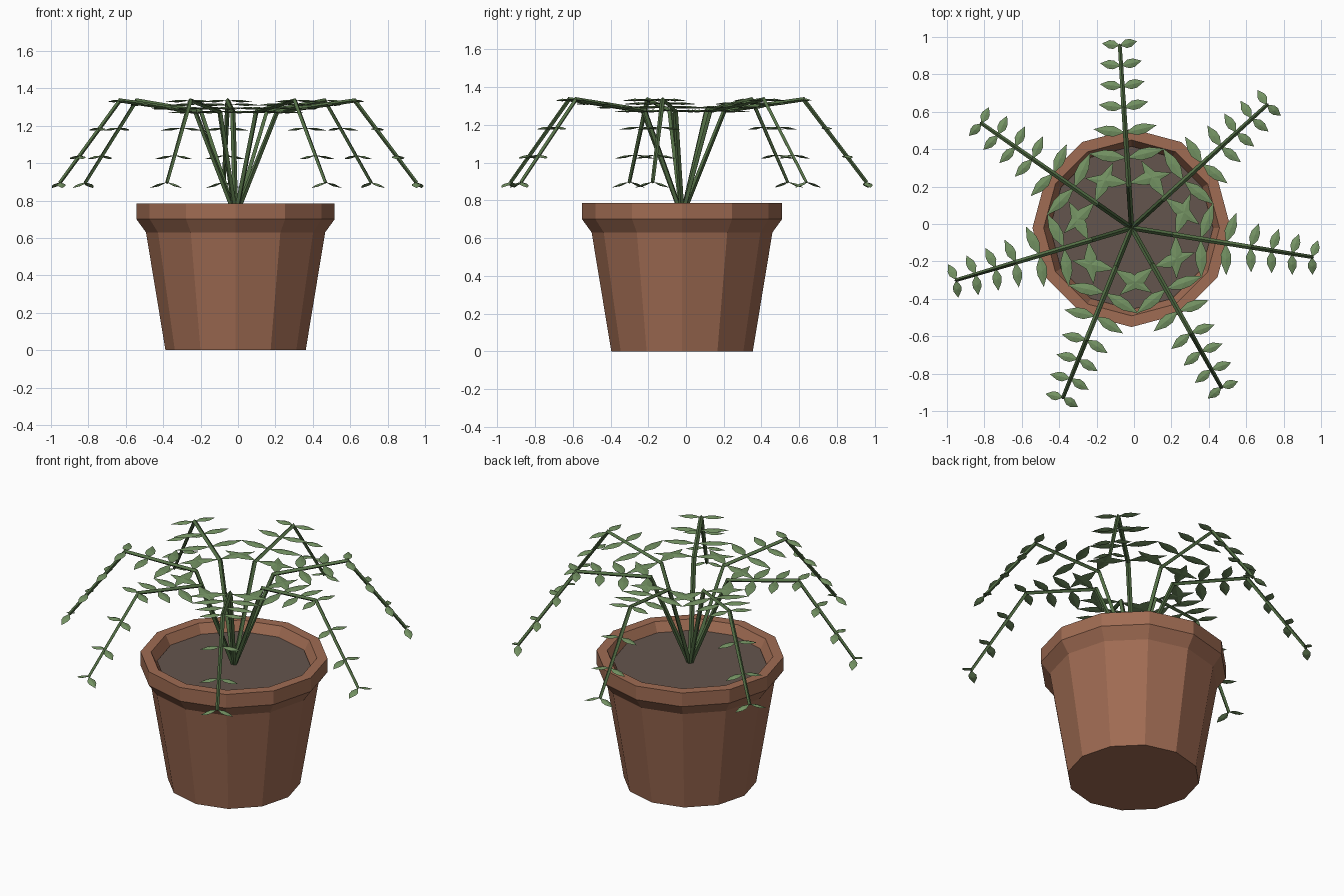
import bpy, bmesh, math
from mathutils import Vector

if "Cube" in bpy.data.objects:
    bpy.data.objects.remove(bpy.data.objects["Cube"])

CX, CY = -0.013, -0.021      # plant axis


def material(name, rgb):
    m = bpy.data.materials.new(name)
    lin = [((c / 255 + 0.055) / 1.055) ** 2.4 for c in rgb]
    m.diffuse_color = (*lin, 1)
    m.use_nodes = True
    m.node_tree.nodes["Principled BSDF"].inputs["Base Color"].default_value = m.diffuse_color
    return m


TERRACOTTA = material("terracotta", (160, 108, 83))
SOIL = material("soil", (100, 85, 77))
STEM = material("stem_green", (84, 112, 70))
LEAF = material("leaf_green", (116, 147, 99))


def finish(bm, name, mat):
    bmesh.ops.recalc_face_normals(bm, faces=bm.faces)
    me = bpy.data.meshes.new(name)
    bm.to_mesh(me)
    bm.free()
    me.materials.append(mat)
    ob = bpy.data.objects.new(name, me)
    ob.location = (CX, CY, 0)
    bpy.context.collection.objects.link(ob)
    return ob


def lathe(name, profile, mat, sides=12):
    bm = bmesh.new()
    rings = [[bm.verts.new((r * math.cos(2 * math.pi * i / sides),
                            r * math.sin(2 * math.pi * i / sides), z))
              for i in range(sides)] for r, z in profile]
    for a, b in zip(rings, rings[1:]):
        for i in range(sides):
            j = (i + 1) % sides
            bm.faces.new((a[i], a[j], b[j], b[i]))
    bm.faces.new(rings[0])
    bm.faces.new(rings[-1])
    return finish(bm, name, mat)


# Pot with flared rim, and the soil inside
lathe("pot", [(0.375, 0), (0.479, 0.63), (0.53, 0.70), (0.53, 0.785),
              (0.47, 0.785), (0.425, 0.70)], TERRACOTTA)
lathe("soil", [(0.42, 0.705), (0.436, 0.73)], SOIL)

# Frond path as (radius, height): base, first bend, second bend, tip
PATH = [(0.0, 0.72), (0.225, 1.275), (0.645, 1.335), (0.98, 0.895)]
RADII = [0.014, 0.014, 0.013, 0.010]
# Leaf pairs: (radius from axis, length, tip droop in degrees)
PAIRS = [(0.24, 0.235, 2), (0.375, 0.207, 2), (0.51, 0.172, 2), (0.645, 0.135, 3),
         (0.757, 0.122, 6), (0.869, 0.115, 10), (0.978, 0.100, 18)]


def height(r):
    for (r0, z0), (r1, z1) in zip(PATH, PATH[1:]):
        if r <= r1:
            return z0 + (z1 - z0) * (r - r0) / (r1 - r0)
    return PATH[-1][1]


def add_stem(bm, out, side):
    pts = [out * r + Vector((0, 0, z)) for r, z in PATH]
    rings = []
    for k, p in enumerate(pts):
        d0 = (p - pts[k - 1]).normalized() if k else None
        d1 = (pts[k + 1] - p).normalized() if k < len(pts) - 1 else None
        t = ((d0 or d1) + (d1 or d0)).normalized()
        n = side.cross(t)
        rings.append([bm.verts.new(p + RADII[k] * (side * math.cos(a) + n * math.sin(a)))
                      for a in (0, math.pi / 2, math.pi, 1.5 * math.pi)])
    for a, b in zip(rings, rings[1:]):
        for i in range(4):
            bm.faces.new((a[i], a[(i + 1) % 4], b[(i + 1) % 4], b[i]))
    bm.faces.new(rings[0])
    bm.faces.new(rings[-1])


def add_leaf(bm, base, along, across, length):
    # thin lens: pointed hexagonal outline with raised middle on both sides
    w = 0.012 + 0.075 * length + 0.006
    up = along.cross(across).normalized()
    outline = [(0, 0), (0.36, 0.9), (0.62, 0.85), (1, 0), (0.62, -0.85), (0.36, -0.9)]
    rim = [bm.verts.new(base + along * (u * length) + across * (v * w)) for u, v in outline]
    mid = base + along * (0.5 * length)
    for s in (1, -1):
        c = bm.verts.new(mid + up * (0.007 * s))
        for i in range(6):
            bm.faces.new((rim[i], rim[(i + 1) % 6], c))


# Seven arching fronds with paired leaves
for k in range(7):
    a = math.radians(93.7 - k * 360 / 7)
    out = Vector((math.cos(a), math.sin(a), 0))
    side = Vector((-out.y, out.x, 0))
    bm = bmesh.new()
    add_stem(bm, out, side)
    finish(bm, f"frond_stem_{k + 1}", STEM)

    bm = bmesh.new()
    for r, length, droop in PAIRS:
        base = out * r + Vector((0, 0, height(r)))
        d, f = math.radians(droop), math.radians(10)
        for s in (1, -1):
            flat = side * s * math.cos(f) + out * math.sin(f)
            along = flat * math.cos(d) - Vector((0, 0, math.sin(d)))
            across = Vector((-flat.y, flat.x, 0))
            add_leaf(bm, base, along, across, length)
    finish(bm, f"frond_leaves_{k + 1}", LEAF)
